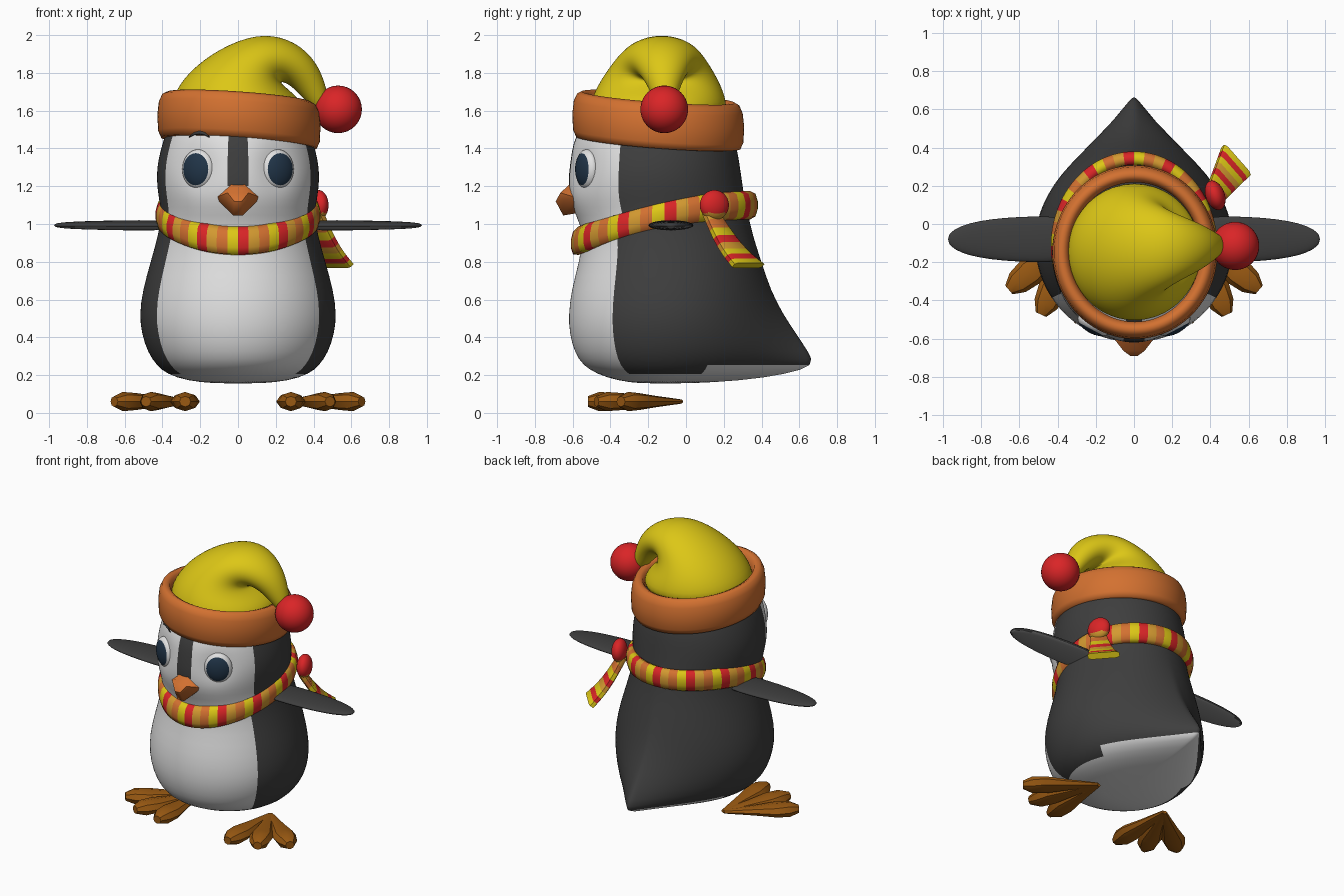
import bpy, bmesh, math
from mathutils import Vector, Matrix

cube = bpy.data.objects.get("Cube")
if cube:
    bpy.data.objects.remove(cube, do_unlink=True)


def material(name, red, green, blue):
    mat = bpy.data.materials.new(name)
    mat.use_nodes = True
    mat.diffuse_color = (red, green, blue, 1)
    shader = next(n for n in mat.node_tree.nodes if n.type == 'BSDF_PRINCIPLED')
    shader.inputs["Base Color"].default_value = (red, green, blue, 1)
    shader.inputs["Roughness"].default_value = 0.7
    return mat


CHARCOAL = material("charcoal feathers", .048, .048, .048)
WHITE = material("white feathers", .75, .75, .75)
GREY = material("grey underwing", .25, .25, .25)
YELLOW = material("yellow wool", .72, .57, .008)
ORANGE = material("orange", .65, .165, .03)
AMBER = material("amber wool", .65, .32, .03)
RED = material("red wool", .7, .018, .02)
BROWN = material("foot brown", .32, .1, .006)
NAVY = material("navy iris", .015, .035, .065)
STRIPES = [RED, AMBER, ORANGE, YELLOW]


def finish(name, bm, mats, subdivide=0, angle=180):
    """Turn a bmesh into a smooth shaded object."""
    bmesh.ops.recalc_face_normals(bm, faces=bm.faces)
    mesh = bpy.data.meshes.new(name)
    bm.to_mesh(mesh)
    bm.free()
    for mat in mats:
        mesh.materials.append(mat)
    obj = bpy.data.objects.new(name, mesh)
    bpy.context.collection.objects.link(obj)
    if subdivide:
        obj.modifiers.new("smooth", 'SUBSURF').levels = subdivide
        obj.modifiers["smooth"].render_levels = subdivide
    bpy.ops.object.select_all(action='DESELECT')
    obj.select_set(True)
    bpy.context.view_layer.objects.active = obj
    bpy.ops.object.shade_smooth_by_angle(angle=math.radians(angle))
    return obj


def loft(name, rings, mats, rule=None, wrap=False, subdivide=0, angle=180):
    """Skin a list of point rings; rule(ring index, face centre, column) gives the material."""
    bm = bmesh.new()
    loops = [[bm.verts.new(p) for p in ring] for ring in rings]
    count = len(loops[0])
    for i in range(len(loops) if wrap else len(loops) - 1):
        low, high = loops[i], loops[(i + 1) % len(loops)]
        for j in range(count):
            k = (j + 1) % count
            face = bm.faces.new((low[j], low[k], high[k], high[j]))
            if rule:
                face.material_index = rule(i, face.calc_center_median(), j)
    if not wrap:
        for i, loop in ((0, loops[0]), (len(loops) - 1, loops[-1])):
            face = bm.faces.new(loop)
            if rule:
                face.material_index = rule(i, face.calc_center_median(), 0)
    return finish(name, bm, mats, subdivide, angle)


def circle(count):
    return [(math.cos(math.tau * j / count), math.sin(math.tau * j / count)) for j in range(count)]


def ball(name, centre, radii, mats, rotation=0, rule=None):
    bm = bmesh.new()
    bmesh.ops.create_uvsphere(bm, u_segments=32, v_segments=20, radius=1)
    # poles point forward
    bm.transform(Matrix.Rotation(math.pi / 2, 4, 'X'))
    if rule:
        for face in bm.faces:
            face.material_index = rule(face.calc_center_median())
    bm.transform(Matrix.Translation(centre) @ Matrix.Rotation(rotation, 4, 'Z') @ Matrix.Diagonal((*radii, 1)))
    return finish(name, bm, mats)


# Body and head: height, half width, middle, front, back, tail length
BODY = [(.155, .12, -.12, -.24, .0, 0), (.17, .27, -.1, -.36, .18, .12), (.205, .375, -.1, -.47, .32, .22),
        (.25, .43, -.1, -.545, .38, .32), (.32, .478, -.1, -.59, .42, .24), (.42, .51, -.1, -.617, .42, .17),
        (.52, .522, -.1, -.622, .41, .11), (.65, .505, -.1, -.607, .4, .05), (.8, .462, -.11, -.565, .38, .02),
        (.95, .42, -.13, -.54, .35, 0), (1.05, .405, -.14, -.585, .33, 0), (1.13, .418, -.15, -.615, .31, 0),
        (1.2, .428, -.15, -.622, .3, 0), (1.27, .43, -.15, -.62, .29, 0), (1.34, .422, -.15, -.61, .28, 0),
        (1.42, .402, -.15, -.6, .265, 0), (1.52, .37, -.15, -.56, .22, 0), (1.62, .28, -.15, -.45, .15, 0)]
COLUMNS = 96


def body_point(z, width, mid, front, back, tail, column):
    turn = math.tau * column / COLUMNS
    s, c = math.sin(turn), math.cos(turn)
    x = width * s
    y = mid - (mid - front) * c if c > 0 else mid - (back - mid) * c + tail * (1 - abs(s)) ** 2
    if c > 0:
        # shallow eye sockets
        gap = math.hypot(abs(x) - .21, z - 1.29)
        y += .03 * math.exp(-(gap / .09) ** 2)
    return x, y, z


def feather_colour(i, centre, column):
    degrees = 360 * (column + .5) / COLUMNS
    degrees = min(degrees, 360 - degrees)
    if centre.z < .21 or (centre.z < .24 and centre.y > .1):
        return 1
    if centre.z > 1.2 and degrees < 7.5:
        return 0
    return int(degrees < (56 if centre.z < 1 else 63))


loft("body", [[body_point(*row, j) for j in range(COLUMNS)] for row in BODY],
     [CHARCOAL, WHITE], feather_colour, subdivide=1)

# Eyes, brows, wings and feet on both sides
for side, label in ((1, "left"), (-1, "right")):
    ball(label + "_eye", (side * .21, -.525, 1.29), (.093, .05, .105), [WHITE, NAVY],
         side * math.radians(28), lambda c: int(c.y < 0 and math.hypot(c.x, c.z) < .76))

    brow = []
    for t, thick in ((-1, .003), (-.5, .009), (0, .011), (.5, .009), (1, .003)):
        x, z = .205 + .055 * t, 1.485 - .025 * t * t
        y = -.15 - .44 * math.sqrt(1 - (x / .39) ** 2)
        brow.append([(side * x, y + thick * a, z + thick * b) for a, b in circle(8)])
    loft(label + "_brow", brow, [CHARCOAL])

    wing = []
    for x, half, thick in ((.3, .11, .022), (.45, .123, .028), (.6, .12, .027), (.75, .108, .024),
                           (.87, .085, .02), (.94, .055, .015), (.975, .02, .007)):
        wing.append([(side * x, -.08 + half * a, .993 + thick * b) for a, b in circle(20)])
    loft(label + "_wing", wing, [CHARCOAL, GREY], lambda i, c, j: int(c.z < .985), subdivide=1)

    # Three fanned toes meeting at the heel
    for toe, degrees in (("inner", 0), ("middle", 25), ("outer", 50)):
        turn = math.radians(degrees)
        along = Vector((side * math.sin(turn), -math.cos(turn), 0))
        across = Vector((side * math.cos(turn), math.sin(turn), 0))
        heel = Vector((side * .28, -.03, .06))
        rings = []
        for reach, half, high in ((0, .02, .012), (.2, .05, .03), (.34, .078, .045), (.43, .065, .051), (.49, .03, .028)):
            rings.append([heel + along * reach + across * half * a + Vector((0, 0, high * b)) for a, b in circle(8)])
        loft(f"{label}_{toe}_toe", rings, [BROWN], angle=40)

# Beak: a rounded hull with a drooping tip
bm = bmesh.new()
for x, y, z in ((.03, -.6, 1.225), (.12, -.58, 1.14), (.1, -.55, 1.12), (.055, -.665, 1.165),
                (.02, -.69, 1.12), (.025, -.65, 1.045), (.03, -.56, 1.06)):
    for side in (1, -1):
        bm.verts.new((side * x, y, z))
bmesh.ops.convex_hull(bm, input=bm.verts)
finish("beak", bm, [ORANGE], angle=50)


def band(name, centre, radii, profile, height, mats, rule=None, count=96):
    """Sweep a profile around an ellipse, with height as a function of position."""
    rings = []
    for c, s in circle(count):
        ring = []
        for out, up in profile:
            x = centre[0] + (radii[0] + out) * c
            y = centre[1] + (radii[1] + out) * s
            ring.append((x, y, height(x, y) + up))
        rings.append(ring)
    return loft(name, rings, mats, rule, wrap=True)


# Hat brim, tilted to the left and back
brim_profile = [(-.085, -.1), (-.05, -.125), (-.02, -.12), (-.004, -.085), (0, 0),
                (-.008, .07), (-.025, .108), (-.05, .122), (-.075, .11), (-.09, .07)]
band("hat_brim", (.005, -.147), (.432, .455), brim_profile,
     lambda x, y: 1.55 - .07 * x - .075 * (y + .15), [ORANGE])

# Hat: outer edge, inner edge and half depth along a drooping cone
HAT = [(-.36, 1.56, .37, 1.53, .37), (-.35, 1.68, .35, 1.64, .36), (-.26, 1.81, .28, 1.7, .315),
       (-.1, 1.93, .24, 1.735, .26), (.1, 2.01, .225, 1.75, .21), (.27, 1.985, .24, 1.752, .165),
       (.395, 1.89, .275, 1.735, .125), (.455, 1.77, .325, 1.69, .085), (.48, 1.66, .38, 1.63, .055),
       (.48, 1.6, .42, 1.59, .03)]
hat_rings = []
for n, (ax, az, bx, bz, depth) in enumerate(HAT):
    outer, inner = Vector((ax, -.15 + n * .005, az)), Vector((bx, -.15 + n * .005, bz))
    middle, half = (outer + inner) / 2, (inner - outer) / 2
    hat_rings.append([middle + half * a + Vector((0, depth * b, 0)) for a, b in circle(40)])
loft("hat", hat_rings, [YELLOW], subdivide=2)
ball("pompom", (.53, -.115, 1.607), (.126, .126, .126), [RED])

# Striped scarf that dips at the front
scarf_profile = [(-.07, -.06), (-.04, -.075), (-.012, -.06), (0, -.02), (0, .02),
                 (-.012, .06), (-.04, .075), (-.07, .06)]
band("scarf", (0, -.115), (.436, .495), scarf_profile,
     lambda x, y: 1.1 - .205 * ((.38 - y) / .99) ** 2, STRIPES, lambda i, c, j: i // 2 % 4)
ball("scarf_knot", (.425, .15, 1.1), (.05, .08, .08), STRIPES, math.radians(20), lambda c: int(c.z < -.5))

# Hanging scarf end, a flat ribbon that widens downward
start, end = Vector((.41, .13, 1.06)), Vector((.535, .33, .78))
across = Vector((.66, -.75, 0))
normal = across.cross(end - start).normalized()
tail_rings = []
for n in range(9):
    t = n / 8
    spot = start.lerp(end, t) + Vector((0, 0, -.03 * math.sin(math.pi * t)))
    half, thick = .05 + .055 * t, .022
    tail_rings.append([spot + across * half * a + normal * thick * b
                       for a, b in ((-1, -.6), (-.8, -1), (.8, -1), (1, -.6), (1, .6), (.8, 1), (-.8, 1), (-1, .6))])
loft("scarf_end", tail_rings, [YELLOW, AMBER, RED, ORANGE],
     lambda i, c, j: (1, 3, 0, 2, 1, 0, 2, 0, 0)[i], angle=50)
